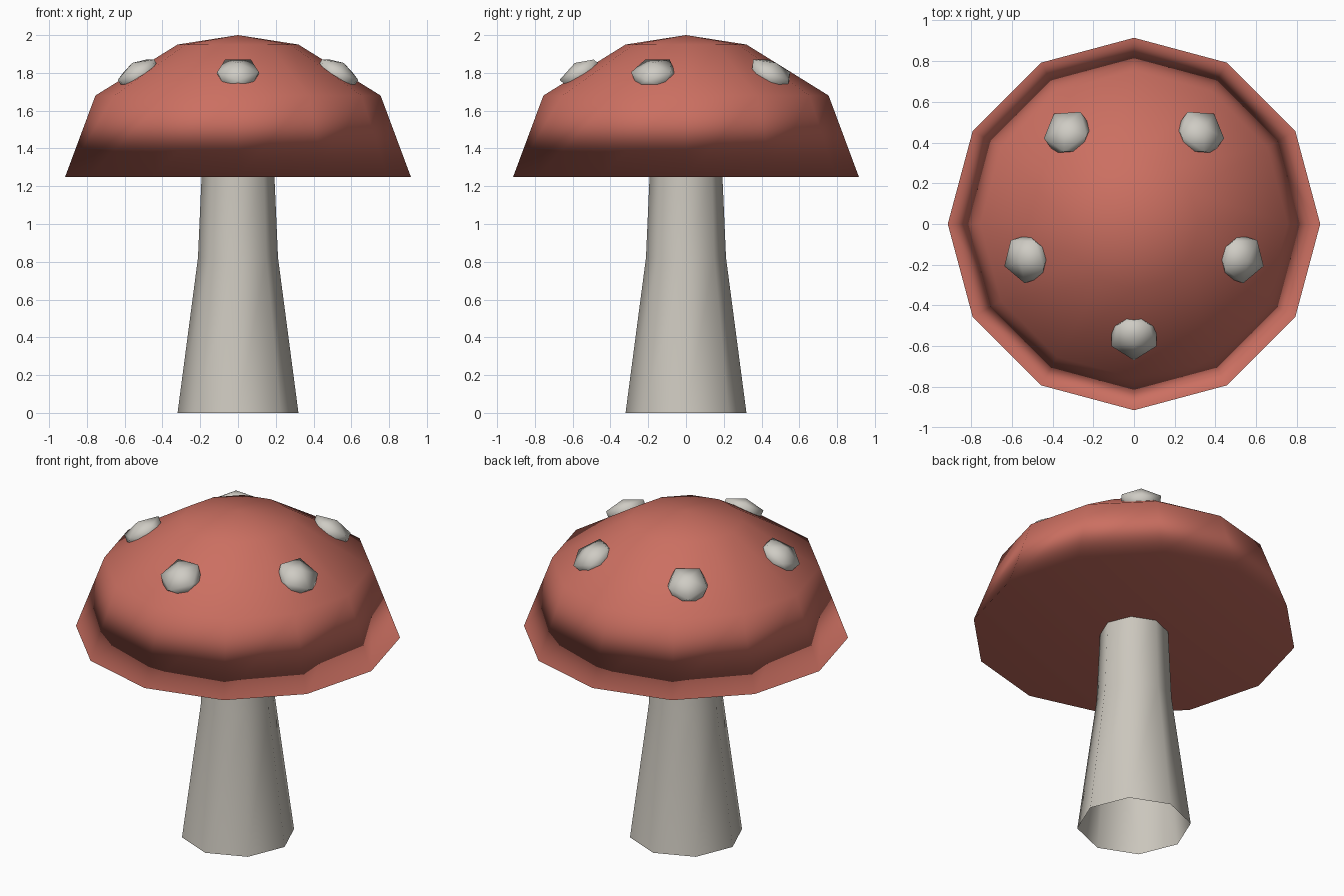
import bpy, bmesh, math
from mathutils import Vector, Matrix

if "Cube" in bpy.data.objects:
    bpy.data.objects.remove(bpy.data.objects["Cube"])


def make_material(name, rgb):
    m = bpy.data.materials.new(name)
    m.use_nodes = True
    m.diffuse_color = (*rgb, 1)
    m.node_tree.nodes["Principled BSDF"].inputs["Base Color"].default_value = (*rgb, 1)
    return m


red = make_material("cap red", (0.60, 0.16, 0.12))
cream = make_material("stem cream", (0.60, 0.57, 0.51))
white = make_material("spot white", (0.62, 0.60, 0.55))


def finish(name, bm, material):
    mesh = bpy.data.meshes.new(name)
    bm.to_mesh(mesh)
    bm.free()
    mesh.materials.append(material)
    mesh.polygons.foreach_set("use_smooth", [True] * len(mesh.polygons))
    ob = bpy.data.objects.new(name, mesh)
    bpy.context.collection.objects.link(ob)
    return ob


def lathe(name, profile, sides, material, tip=None, floor=False):
    """Stack rings of (radius, height), with an optional tip and flat bottom."""
    bm = bmesh.new()
    rings = [[bm.verts.new((r * math.cos(math.tau * i / sides),
                            r * math.sin(math.tau * i / sides), z))
              for i in range(sides)] for r, z in profile]
    for low, high in zip(rings, rings[1:]):
        for i in range(sides):
            j = (i + 1) % sides
            bm.faces.new((low[i], low[j], high[j], high[i]))
    if tip:
        top = bm.verts.new((0, 0, tip))
        for i in range(sides):
            bm.faces.new((rings[-1][i], rings[-1][(i + 1) % sides], top))
    if floor:
        bm.faces.new(rings[0][::-1])
    return finish(name, bm, material)


# Stem: open tapered tube
lathe("stem", [(0.32, 0), (0.212, 0.82), (0.192, 1.27)], 8, cream)

# Cap: faceted dome, softly shaded with the broad flat underside dominating
cap = lathe("cap", [(0.915, 1.25), (0.755, 1.68), (0.32, 1.95)], 12, red, 2.0, True)
soft = cap.modifiers.new("soft_shading", "WEIGHTED_NORMAL")
soft.mode = "FACE_AREA"

# Spots: flattened blobs leaning with the cap slope
for k in range(5):
    a = math.tau * k / 5 - math.pi / 2
    out = Vector((math.cos(a), math.sin(a), 0))
    bm = bmesh.new()
    bmesh.ops.create_icosphere(bm, subdivisions=1, radius=0.13)
    lean = Matrix.Rotation(math.radians(31), 4, Vector((0, 0, 1)).cross(out))
    bm.transform(Matrix.Translation(out * 0.555 + Vector((0, 0, 1.797))) @ lean
                 @ Matrix.Diagonal((1, 1, 0.5, 1)) @ Matrix.Rotation(-math.pi / 2, 4, "Z"))
    finish("spot_%d" % (k + 1), bm, white)
